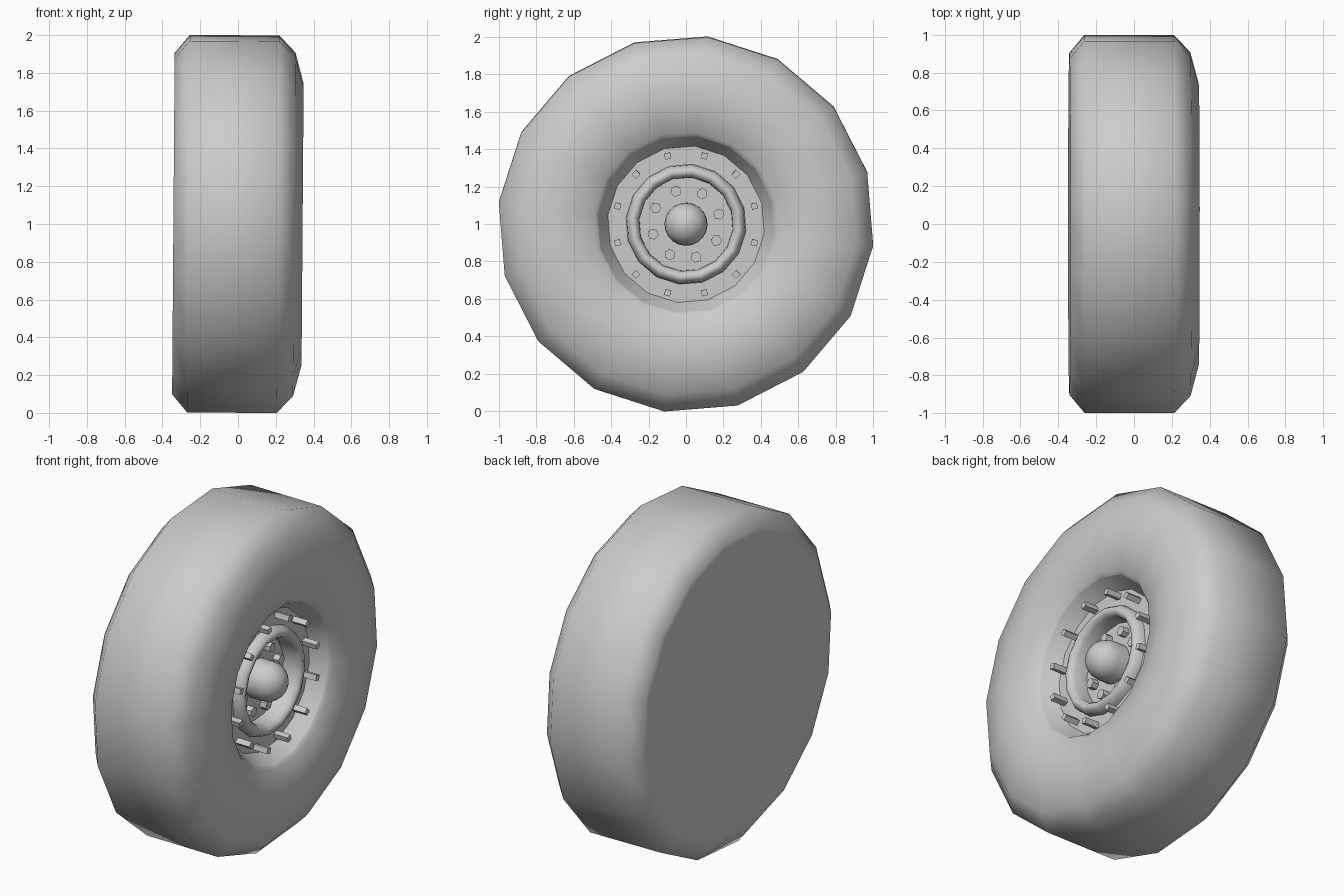
import bpy, bmesh, math
from mathutils import Matrix, Vector

cube = bpy.data.objects.get("Cube")
if cube:
    bpy.data.objects.remove(cube)

grey = bpy.data.materials.new("plain grey")
grey.use_nodes = True
colour = (0.6, 0.6, 0.6, 1)
grey.diffuse_color = colour
grey.node_tree.nodes["Principled BSDF"].inputs["Base Color"].default_value = colour

# The wheel leans very slightly about its centre
LEAN = Matrix.Translation((0, 0, 1)) @ Matrix.Rotation(0.0075, 4, 'Y')
TURN = math.radians(15.9)


def finish(name, bm, angle):
    bmesh.ops.recalc_face_normals(bm, faces=bm.faces)
    mesh = bpy.data.meshes.new(name)
    bm.to_mesh(mesh)
    bm.free()
    mesh.materials.append(grey)
    obj = bpy.data.objects.new(name, mesh)
    bpy.context.collection.objects.link(obj)
    obj.matrix_world = LEAN
    bpy.ops.object.select_all(action='DESELECT')
    obj.select_set(True)
    bpy.context.view_layer.objects.active = obj
    bpy.ops.object.shade_smooth_by_angle(angle=math.radians(angle))
    return obj


def lathe(name, profile, sides=16, angle=55):
    """Spin (x, radius) points around the axle; end rings are capped."""
    bm = bmesh.new()
    rings = []
    for x, r in profile:
        turns = [TURN + math.tau * i / sides for i in range(sides)]
        rings.append([bm.verts.new((x, r * math.cos(t), r * math.sin(t))) for t in turns])
    for a, b in zip(rings, rings[1:]):
        for i in range(sides):
            j = (i + 1) % sides
            bm.faces.new((a[i], a[j], b[j], b[i]))
    bm.faces.new(rings[0])
    bm.faces.new(rings[-1])
    return finish(name, bm, angle)


def stud_circle(name, count, circle, first, x0, x1, radius, sides):
    """Short prisms spaced evenly around the axle."""
    bm = bmesh.new()
    for i in range(count):
        t = math.radians(first) + math.tau * i / count
        place = Matrix.Translation(((x0 + x1) / 2, circle * math.cos(t), circle * math.sin(t)))
        spin = Matrix.Rotation(t + math.pi / sides, 4, 'X') @ Matrix.Rotation(math.pi / 2, 4, 'Y')
        bmesh.ops.create_cone(bm, cap_ends=True, segments=sides, radius1=radius,
                              radius2=radius, depth=x1 - x0, matrix=place @ spin)
    return finish(name, bm, 30)


# Tyre with flat back, running in to the rim opening
lathe("tyre", [(-0.342, 0.86), (-0.342, 0.91), (-0.262, 1.006), (0.212, 1.006), (0.298, 0.915),
               (0.342, 0.75), (0.335, 0.63), (0.30, 0.495), (0.28, 0.475)])
bm = bmesh.new()
tyre = bpy.data.objects["tyre"]
bm.from_mesh(tyre.data)
# Open the front cap so the rim is visible
front = max(bm.faces, key=lambda f: len(f.verts) * 10 + f.calc_center_median().x)
bmesh.ops.delete(bm, geom=[front], context='FACES')
bm.to_mesh(tyre.data)
bm.free()

# Dished rim: sloping wall, bolt flange, rounded ring and sunken hub plate
lathe("rim", [(0.0, 0.475), (0.28, 0.475), (0.187, 0.42), (0.187, 0.322), (0.215, 0.318),
              (0.24, 0.302), (0.247, 0.285), (0.24, 0.267), (0.215, 0.252), (0.13, 0.25)], angle=45)

# Domed hub cap
dome = [(0.20 + 0.115 * math.sin(a), 0.115 * math.cos(a))
        for a in [math.pi / 2 * k / 6 for k in range(6)]]
lathe("hub_cap", [(0.10, 0.115)] + dome + [(0.3148, 0.006)], sides=20, angle=40)

# Fasteners
stud_circle("rim_bolts", 12, 0.378, 15, 0.17, 0.28, 0.023, 4)
stud_circle("wheel_nuts", 8, 0.184, 17, 0.12, 0.17, 0.03, 6)
